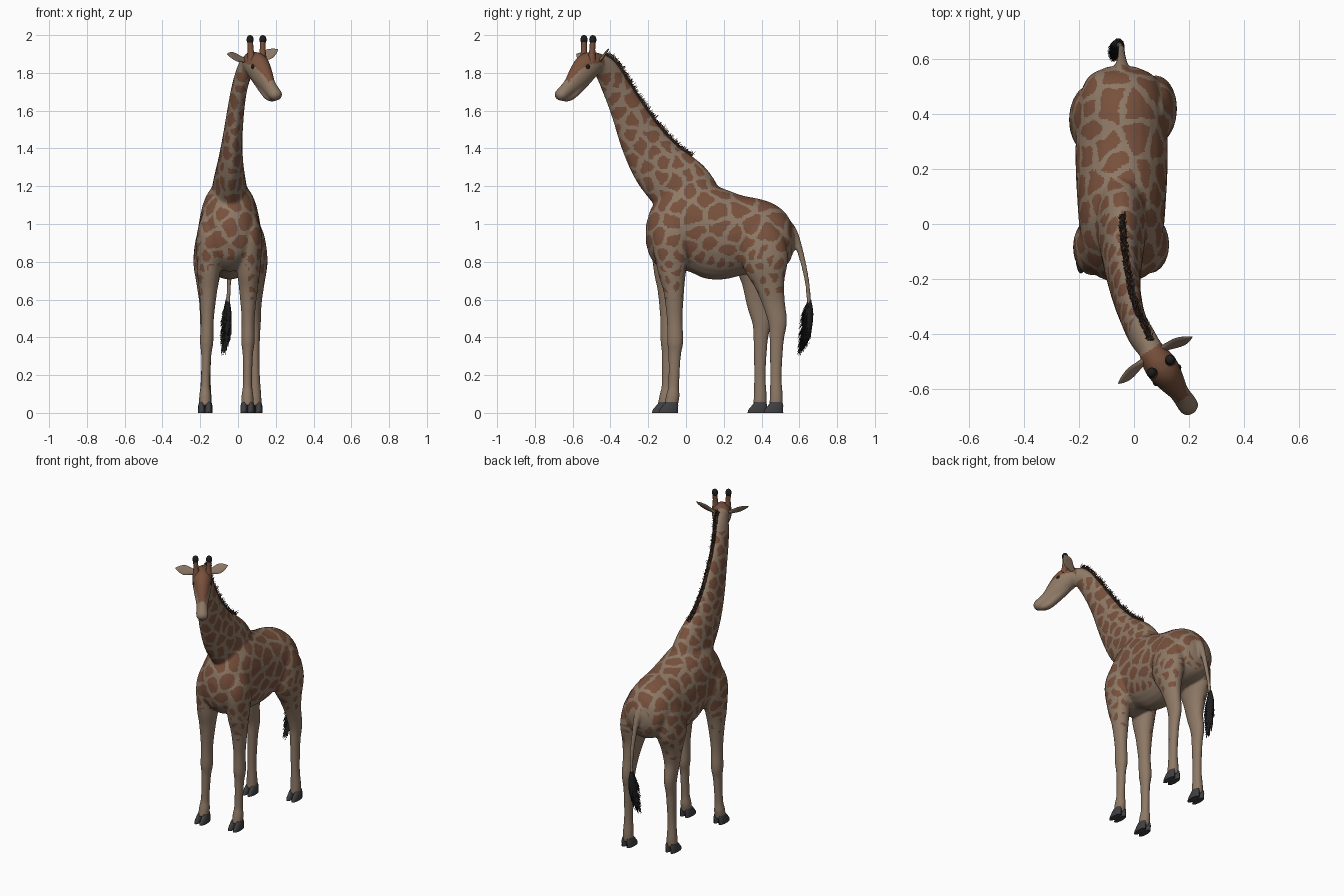
import bpy, bmesh, math, random
from mathutils import Matrix, Vector, noise, kdtree

random.seed(4)
if "Cube" in bpy.data.objects:
    bpy.data.objects.remove(bpy.data.objects["Cube"])


def material(name, rgb):
    m = bpy.data.materials.new(name)
    m.use_nodes = True
    m.diffuse_color = (*rgb, 1)
    m.node_tree.nodes["Principled BSDF"].inputs["Base Color"].default_value = (*rgb, 1)
    return m


tan = material("tan hide", (.27, .19, .132))
brown = material("brown patch", (.19, .082, .046))
mane_brown = material("dark mane", (.07, .038, .025))
hoof_grey = material("hoof grey", (.05, .05, .055))
black = material("black", (.012, .012, .013))

X, UP = Vector((1, 0, 0)), Vector((0, 0, 1))
MID = -.045                                   # body centre line in x
HEAD = Vector((.10, -.52, 0))                 # point between the horns
FWD = Vector((.57, -.82, 0)).normalized()     # turned head direction
SIDE = Vector((.82, .57, 0)).normalized()     # head's own left


def frames(pts, side=X, steps=6):
    """Smooth path of (centre, side, up, rx, ry) through (x, y, z, rx, ry) points."""
    p = [Vector(q) for q in pts]
    p = [p[0] * 2 - p[1]] + p + [p[-1] * 2 - p[-2]]
    out = []
    for i in range(1, len(p) - 2):
        a, b, c, d = p[i - 1:i + 3]
        for s in range(steps + (i == len(p) - 3)):
            t = s / steps
            out.append((b * 2 + (c - a) * t + (a * 2 - b * 5 + c * 4 - d) * t * t
                        + (b * 3 - a - c * 3 + d) * t ** 3) / 2)
    res = []
    for i, q in enumerate(out):
        c = Vector(q[:3])
        along = (Vector(out[min(i + 1, len(out) - 1)][:3]) - Vector(out[max(i - 1, 0)][:3])).normalized()
        sd = (side - along * side.dot(along)).normalized()
        res.append((c, sd, along.cross(sd), max(q[3], .002), max(q[4], .002)))
    return res


def loft(bm, fr, sides=20):
    rings = []
    for c, s, u, rx, ry in fr:
        angles = [math.tau * k / sides for k in range(sides)]
        rings.append([bm.verts.new(c + s * rx * math.cos(a) + u * ry * math.sin(a)) for a in angles])
    for r, q in zip(rings, rings[1:]):
        for k in range(sides):
            n = (k + 1) % sides
            bm.faces.new((r[k], r[n], q[n], q[k]))
    bm.faces.new(rings[0][::-1])
    bm.faces.new(rings[-1])


def strand(bm, base, tip, r):
    d = (tip - base).normalized()
    a = d.orthogonal().normalized()
    b = d.cross(a)
    ring = [bm.verts.new(base + (a * math.cos(t) + b * math.sin(t)) * r) for t in (0, 2.1, 4.2)]
    top = bm.verts.new(tip)
    for k in range(3):
        bm.faces.new((ring[k], ring[(k + 1) % 3], top))


def ball(bm, centre, r):
    bmesh.ops.create_uvsphere(bm, u_segments=16, v_segments=10, radius=r, matrix=Matrix.Translation(centre))


def finish(bm, name, *mats):
    bmesh.ops.recalc_face_normals(bm, faces=bm.faces)
    me = bpy.data.meshes.new(name)
    bm.to_mesh(me)
    bm.free()
    for m in mats:
        me.materials.append(m)
    ob = bpy.data.objects.new(name, me)
    bpy.context.collection.objects.link(ob)
    bpy.ops.object.select_all(action='DESELECT')
    ob.select_set(True)
    bpy.context.view_layer.objects.active = ob
    bpy.ops.object.shade_smooth_by_angle(angle=math.radians(50))
    return ob


def on_head(f, side, z):
    return HEAD + FWD * f + SIDE * side + UP * z


# Torso with upright sections: y, z, half width, half height
skin = bmesh.new()
torso = [(-.212, .945, .035, .05), (-.18, .95, .10, .14), (-.1, .97, .145, .22), (0, .997, .155, .245),
         (.1, .97, .162, .258), (.2, .947, .167, .24), (.3, .94, .167, .211), (.4, .938, .162, .192),
         (.48, .928, .148, .17), (.54, .915, .115, .125), (.572, .91, .05, .05)]
loft(skin, [(c, X, UP, rx, ry) for c, s, u, rx, ry in frames([(MID, *t) for t in torso])], 28)

# Neck, bending to the left at the top
neck = frames([(MID, .04, 1.05, .125, .18), (MID, -.02, 1.18, .094, .172), (-.04, -.14, 1.305, .07, .148),
               (-.03, -.23, 1.44, .054, .12), (-.012, -.31, 1.6, .045, .09),
               (.01, -.375, 1.73, .042, .074), (.04, -.425, 1.82, .044, .064),
               (.07, -.47, 1.86, .045, .05)])
loft(skin, neck)

# Head and lower jaw: forward, z, half width, half height
skull = [(-.1, 1.86, .02, .025), (-.065, 1.858, .048, .052), (0, 1.835, .06, .073), (.055, 1.782, .05, .066),
         (.11, 1.73, .036, .046), (.155, 1.696, .037, .037), (.182, 1.678, .035, .031), (.197, 1.668, .018, .016)]
jaw = [(.0, 1.775, .035, .03), (.06, 1.715, .03, .024), (.105, 1.677, .027, .02), (.14, 1.662, .025, .015),
       (.16, 1.657, .01, .008)]
for shape in (skull, jaw):
    loft(skin, frames([(*on_head(f, 0, z), w, h) for f, z, w, h in shape], SIDE))

# Tail stem
loft(skin, frames([(MID, .49, 1.03, .035, .035), (MID, .555, .97, .028, .028), (MID, .6, .87, .018, .018),
                   (-.047, .64, .7, .013, .013), (-.055, .652, .56, .012, .012)]), 12)

# Legs: z, y, rx, ry; each leg has top x, foot x and a shift of the foot in y
front = [(1.06, -.06, .04, .06), (.93, -.08, .07, .105), (.76, -.095, .062, .078), (.65, -.095, .049, .056),
         (.5, -.095, .035, .042), (.38, -.092, .036, .043), (.3, -.095, .027, .033), (.15, -.1, .025, .029),
         (.09, -.105, .032, .036), (.035, -.115, .032, .036)]
rear = [(1.02, .41, .03, .05), (.93, .405, .064, .11), (.8, .415, .077, .122), (.68, .435, .058, .08),
        (.58, .455, .042, .06), (.48, .475, .036, .05), (.38, .47, .029, .038), (.2, .466, .026, .031),
        (.09, .468, .032, .035), (.035, .466, .032, .036)]
legs = [("front_right", front, -.148, -.174, 0), ("front_left", front, .058, .05, .035),
        ("rear_right", rear, -.156, -.172, -.075), ("rear_left", rear, .076, .092, .01)]
for name, shape, x_top, x_foot, shift in legs:
    pts = []
    for z, y, rx, ry in shape:
        t = min(1, max(0, (1 - z) / .9))
        pts.append((x_top + (x_foot - x_top) * t, y + shift * min(1, t * 2.2), z, rx, ry))
    loft(skin, frames(pts))
    # Cloven hoof
    hoof = bmesh.new()
    fx, fy = x_foot, shape[-1][1] + shift
    toe = [(0, -.013, .0185, .052), (.015, -.012, .019, .05), (.038, -.002, .018, .041), (.058, .004, .013, .03)]
    for s in (-1, 1):
        loft(hoof, [(Vector((fx + s * .0185, fy + dy, z)), X, Vector((0, 1, 0)), rx, ry)
                    for z, dy, rx, ry in toe], 16)
    finish(hoof, name + "_hoof", hoof_grey)

# Fuse the hide into one smooth surface
body = finish(skin, "body", tan, brown)
mod = body.modifiers.new("fuse", 'REMESH')
mod.mode, mod.voxel_size, mod.use_smooth_shade = 'VOXEL', .007, True
mod = body.modifiers.new("soften", 'SMOOTH')
mod.factor, mod.iterations = .5, 9
for m in ("fuse", "soften"):
    bpy.ops.object.modifier_apply(modifier=m)
bpy.ops.object.shade_smooth()

# Coat pattern: patch centres spread over the hide, smaller on the legs and neck
seeds = []
for face in random.choices(body.data.polygons, k=5000):
    p = face.center
    gap = .048 if p.z < .84 else .08 if p.z < 1.2 else .062
    if p.z > .55 and all((p - s).length > gap for s in seeds):
        seeds.append(p.copy())
tree = kdtree.KDTree(len(seeds))
for i, s in enumerate(seeds):
    tree.insert(s, i)
tree.balance()


def is_brown(p, n):
    f = (p - HEAD).dot(FWD)
    if p.z > 1.64 and f > -.075:
        return f < .14 and n.dot(FWD * .58 + UP * .81) > .12 + f * 4
    if p.z < .6 or p.z > 1.8 or (p.y > .56 and p.z < .98):
        return False
    inner = (p.x - MID) * n.x < 0 and p.z < .78
    if inner or (n.z < -.6 and p.z < .82):
        return False
    wobble = noise.noise_vector(p * 17) * .02 + noise.noise_vector(p * 45) * .006
    near, far = tree.find_n(p + wobble, 2)
    return far[2] - near[2] > .021 + max(0, .78 - p.z) * .1


for face in body.data.polygons:
    face.material_index = int(is_brown(face.center, face.normal))

# Mane: ridge with bristles along the back of the neck
mane = bmesh.new()
crest = [(c + u * ry, u) for c, s, u, rx, ry in neck[9:-2]]
loft(mane, [(c, X, u, .009, .007) for c, u in crest], 8)
for i in range(900):
    k = random.randrange(len(crest) - 1)
    base = crest[k][0].lerp(crest[k + 1][0], random.random()) + X * random.uniform(-.01, .01)
    lean = Vector([random.uniform(-.012, .012) for _ in range(3)])
    strand(mane, base, base + crest[k][1] * random.uniform(.008, .021) + lean, .003)
finish(mane, "mane", mane_brown)

# Tail tuft
tuft = bmesh.new()
core = frames([(-.055, .653, .6, .01, .01), (-.057, .65, .53, .022, .025), (-.06, .641, .45, .023, .026),
               (-.068, .625, .38, .012, .014), (-.08, .6, .32, .002, .002)])
loft(tuft, core, 10)
for i in range(260):
    c, s, u, rx, ry = core[random.randrange(2, len(core) - 4)]
    a = random.uniform(0, math.tau)
    out = s * rx * math.cos(a) + u * ry * math.sin(a)
    tip = c + out * 1.3 + Vector((-.008, -.018, random.uniform(-.07, -.035)))
    strand(tuft, c + out * .8, tip, .004)
finish(tuft, "tail_tuft", black)

# Ears, horns, eyes and nostrils
horn, tips, eyes, nose, ears = [bmesh.new() for _ in range(5)]
for s, tip in ((1, Vector((.212, -.41, 1.925))), (-1, Vector((-.057, -.58, 1.9)))):
    base = on_head(-.055, s * .035, 1.865)
    leaf = [(0, .013, .01), (.25, .022, .008), (.55, .031, .006), (.8, .021, .005), (1, .002, .002)]
    loft(ears, frames([(*base.lerp(tip, t), w, d) for t, w, d in leaf], UP * .8 - FWD * .6), 12)
    foot = on_head(0, s * .036, 1.86)
    top = on_head(-.004, s * .041, 1.975)
    loft(horn, frames([(*foot, .024, .024), (*foot.lerp(top, .5), .016, .016), (*top, .015, .015)]), 12)
    loft(tips, frames([(*(top - UP * .015), .015, .015), (*top, .019, .019), (*(top + UP * .018), .014, .014),
                       (*(top + UP * .025), .003, .003)]), 12)
    ball(eyes, on_head(.035, s * .047, 1.832), .0135)
    ball(nose, on_head(.18, s * .018, 1.7), .007)
finish(ears, "ears", tan)
finish(horn, "horns", brown)
finish(tips, "horn_tips", black)
finish(eyes, "eyes", black)
finish(nose, "nostrils", mane_brown)
